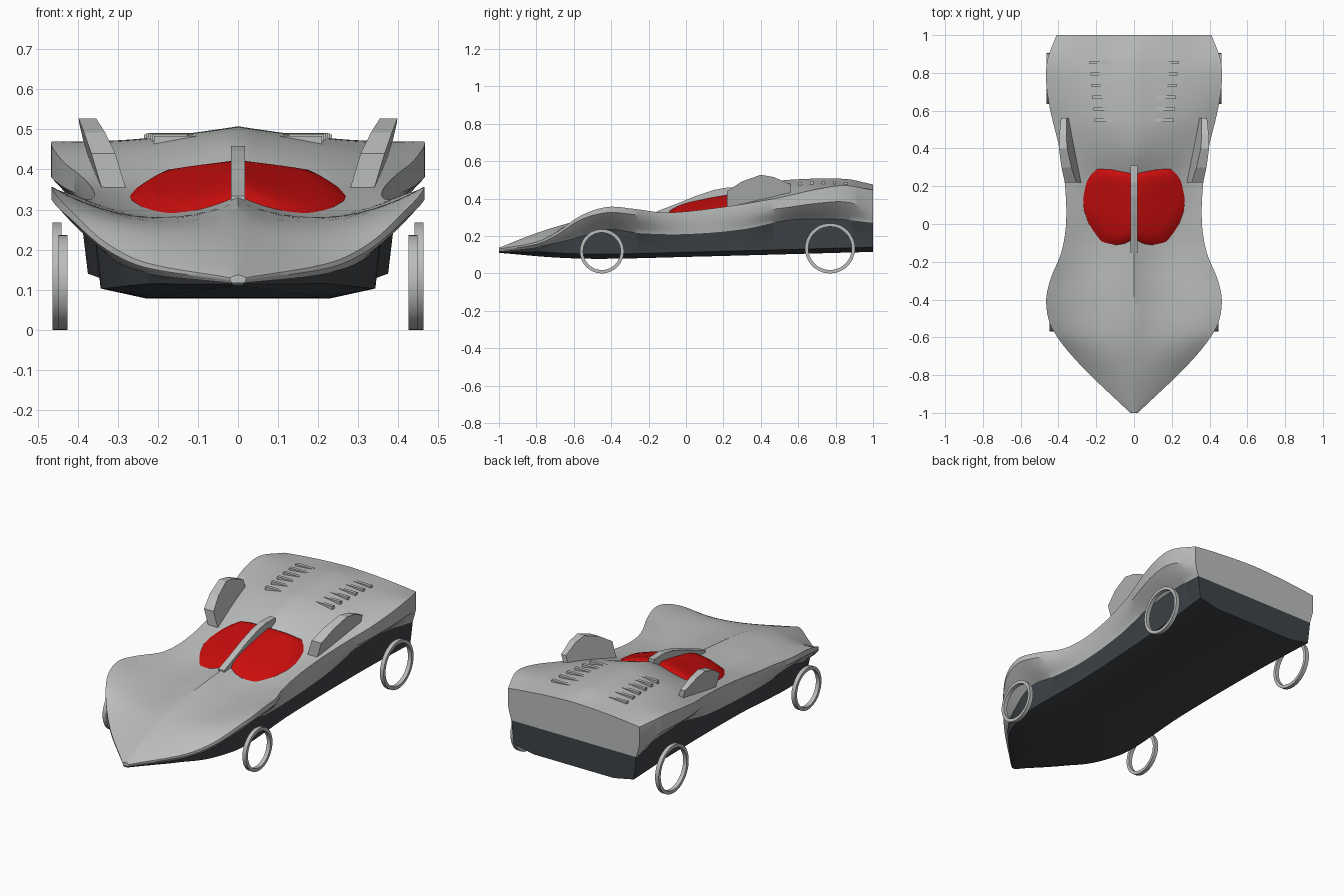
import bpy, bmesh, math

cube = bpy.data.objects.get("Cube")
if cube:
    bpy.data.objects.remove(cube, do_unlink=True)


def material(name, r, g, b):
    m = bpy.data.materials.new(name)
    m.use_nodes = True
    m.diffuse_color = (r, g, b, 1)
    m.node_tree.nodes["Principled BSDF"].inputs["Base Color"].default_value = (r, g, b, 1)
    return m


GREY = material("silver grey", 0.5, 0.51, 0.51)
DARK = material("charcoal", 0.05, 0.056, 0.064)
RED = material("canopy red", 0.6, 0.004, 0.004)


def make(name, verts, faces, mats, rule=None, smooth=None):
    """Mesh object from points and faces, with consistent normals."""
    me = bpy.data.meshes.new(name)
    me.from_pydata(verts, [], faces)
    for m in mats:
        me.materials.append(m)
    if rule:
        for p, idx in zip(me.polygons, rule):
            p.material_index = idx
    bm = bmesh.new()
    bm.from_mesh(me)
    bmesh.ops.recalc_face_normals(bm, faces=bm.faces)
    bm.to_mesh(me)
    bm.free()
    ob = bpy.data.objects.new(name, me)
    bpy.context.collection.objects.link(ob)
    if smooth:
        bpy.ops.object.select_all(action='DESELECT')
        ob.select_set(True)
        bpy.context.view_layer.objects.active = ob
        bpy.ops.object.shade_smooth_by_angle(angle=math.radians(smooth))
    return ob


def curve(*keys):
    """Smooth function through (position, value) keys."""
    n = len(keys)
    slope = []
    for i in range(n):
        a, b = keys[max(i - 1, 0)], keys[min(i + 1, n - 1)]
        slope.append((b[1] - a[1]) / (b[0] - a[0]))

    def f(y):
        i = 0
        while i < n - 2 and y > keys[i + 1][0]:
            i += 1
        (a, va), (b, vb) = keys[i], keys[i + 1]
        h = b - a
        t = min(max((y - a) / h, 0), 1)
        return ((2*t**3 - 3*t*t + 1) * va + (t**3 - 2*t*t + t) * h * slope[i]
                + (3*t*t - 2*t**3) * vb + (t**3 - t*t) * h * slope[i + 1])
    return f


# Body measures along the length
width = curve((-1, .02), (-.74, .29), (-.56, .43), (-.42, .465), (-.3, .445), (-.15, .385),
              (0, .36), (.2, .365), (.4, .395), (.6, .443), (.75, .465), (.87, .458), (1, .41))
centre_z = curve((-1, .137), (-.8, .215), (-.6, .275), (-.42, .305), (-.15, .33), (0, .338),
                 (.1, .35), (.2, .38), (.3, .435), (.4, .475), (.55, .5), (.85, .505), (1, .475))
middle_z = curve((-1, .134), (-.8, .192), (-.6, .262), (-.42, .285), (-.15, .287), (0, .305),
                 (.2, .35), (.4, .42), (.55, .455), (.8, .474), (1, .462))
edge_z = curve((-1, .13), (-.8, .168), (-.7, .215), (-.56, .31), (-.42, .355), (-.28, .345),
               (-.1, .325), (.2, .355), (.5, .405), (.7, .45), (.85, .47), (1, .445))
lip = curve((-1, .005), (-.6, .02), (-.42, .03), (0, .03), (.4, .05), (.75, .08), (1, .1))
seam_w = curve((-1, .016), (-.74, .26), (-.55, .34), (-.42, .357), (0, .342), (.6, .36), (1, .39))
seam_z = curve((-1, .118), (-.8, .14), (-.6, .185), (-.42, .235), (-.25, .215), (0, .21),
               (.3, .235), (.55, .285), (.8, .29), (1, .27))
floor_z = curve((-1, .11), (-.7, .085), (-.45, .078), (0, .088), (1, .115))


def top_z(x, y):
    """Upper skin height: parabola through centre, middle and edge."""
    t = abs(x) / width(y)
    c, m, e = centre_z(y), middle_z(y), edge_z(y)
    return (c * (t - .6) * (t - 1) / .6 + m * t * (t - 1) / (.6 * -.4) + e * t * (t - .6) / .4)


TOP = 12


def section(y):
    w, sw, sz, fz = width(y), seam_w(y), seam_z(y), floor_z(y)
    low = edge_z(y) - lip(y)
    pts = [(w * i / TOP, top_z(w * i / TOP, y)) for i in range(TOP + 1)]
    pts.append((w, low))
    for k, rise in ((.62, .56), (.28, .27), (0, 0)):        # concave tuck under the lip
        pts.append((sw + k * (w - sw), sz + rise * (low - sz)))
    ch = min(.025, .5 * (sz - fz))
    pts += [(sw * .96, fz + ch), (sw * .64, fz), (0, fz)]
    return pts


# Body shell, upper grey and lower charcoal
N = 80
SEAM = TOP + 4
verts, faces, rule = [], [], []
for j in range(N + 1):
    y = -1 + 2 * j / N
    half = section(y)
    n = len(half)
    verts += [(x, y, z) for x, z in half] + [(-x, y, z) for x, z in half]
for j in range(N):
    for side in (0, n):
        for i in range(n - 1):
            a = 2 * n * j + side + i
            faces.append((a, a + 1, a + 1 + 2 * n, a + 2 * n))
            rule.append(int(i >= SEAM))
for base in (0, 2 * n * N):                                  # nose and tail panels
    for i in range(n - 1):
        a = base + i
        faces.append((a, a + 1, a + 1 + n, a + n))
        rule.append(int(i >= SEAM))
body = make("body_shell", verts, faces, [GREY, DARK], rule)
bm = bmesh.new()
bm.from_mesh(body.data)
bmesh.ops.remove_doubles(bm, verts=bm.verts, dist=1e-5)
bmesh.ops.recalc_face_normals(bm, faces=bm.faces)
bm.to_mesh(body.data)
bm.free()
bpy.context.view_layer.objects.active = body
body.select_set(True)
bpy.ops.object.shade_smooth_by_angle(angle=math.radians(32))

# Heart-shaped canopy swelling out of the skin
half = [(0, -.085), (.05, -.112), (.1, -.12), (.18, -.1), (.25, 0), (.275, .07), (.28, .13),
        (.26, .23), (.235, .27), (.2, .3), (.12, .295), (0, .27)]
outline = half + [(-x, y) for x, y in reversed(half[1:-1])]
m, rings = len(outline), 8
verts, faces = [(0, .1, top_z(0, .1) + .052)], []
for r in range(1, rings + 1):
    t = r / rings
    for x, y in outline:
        px, py = x * t, .1 + (y - .1) * t
        verts.append((px, py, top_z(px, py) - .008 + .06 * (1 - t * t) ** .6))
for i in range(m):
    k = (i + 1) % m
    faces.append((0, 1 + i, 1 + k))
    for r in range(rings - 1):
        a = 1 + r * m
        faces.append((a + i, a + m + i, a + m + k, a + k))
make("canopy", verts, faces, [RED], smooth=40)


def prism(name, profile, left, right):
    """Side profile (y, z) spanned between two x functions."""
    n = len(profile)
    verts = [(left(y, z), y, z) for y, z in profile] + [(right(y, z), y, z) for y, z in profile]
    faces = [tuple(range(n)), tuple(range(n, 2 * n))]
    faces += [(i, (i + 1) % n, n + (i + 1) % n, n + i) for i in range(n)]
    return make(name, verts, faces, [GREY])


# Canopy spine
prism("canopy_spine", [(-.15, .31), (-.15, .334), (-.05, .372), (.05, .413), (.15, .446),
                       (.22, .459), (.31, .457), (.31, .4), (.1, .34)],
      lambda y, z: -.018, lambda y, z: .018)

# Leaning shoulder fins
fin = [(.22, .33), (.22, .44), (.3, .492), (.4, .527), (.47, .515), (.56, .475), (.56, .38)]


def fin_in(y, z):
    return .285 + .3 * (z - .37) + .12 * (y - .22)


def fin_out(y, z):
    return fin_in(y, z) + .06 - .09 * (y - .22)


for s, tag in ((1, "left"), (-1, "right")):
    prism(tag + "_fin", fin, lambda y, z: s * fin_in(y, z), lambda y, z: s * fin_out(y, z))

    # Engine deck vents
    for i in range(6):
        y, x0, x1 = .55 + .061 * i, .09 + .007 * i, .21 + .005 * i
        z = top_z((x0 + x1) / 2, y) + .007
        prism(f"{tag}_vent_{i + 1}", [(y - .009, z - .03), (y - .009, z), (y + .009, z),
                                      (y + .009, z - .03)],
              lambda a, b: s * x0, lambda a, b: s * x1)

    # Thin ring wheels
    for name, y, r, x0, x1 in (("front", -.45, .118, .425, .4475), ("rear", .77, .134, .44, .4625)):
        ring = [(x0, r), (x1, r), (x1, r - .018), (x0, r - .018)]
        seg = 48
        verts, faces = [], []
        for k in range(seg):
            a = 2 * math.pi * k / seg
            verts += [(s * x, y + q * math.cos(a), r + q * math.sin(a)) for x, q in ring]
            b = 4 * ((k + 1) % seg)
            faces += [(4 * k + i, 4 * k + (i + 1) % 4, b + (i + 1) % 4, b + i) for i in range(4)]
        make(f"{name}_{tag}_wheel", verts, faces, [GREY], smooth=30)
